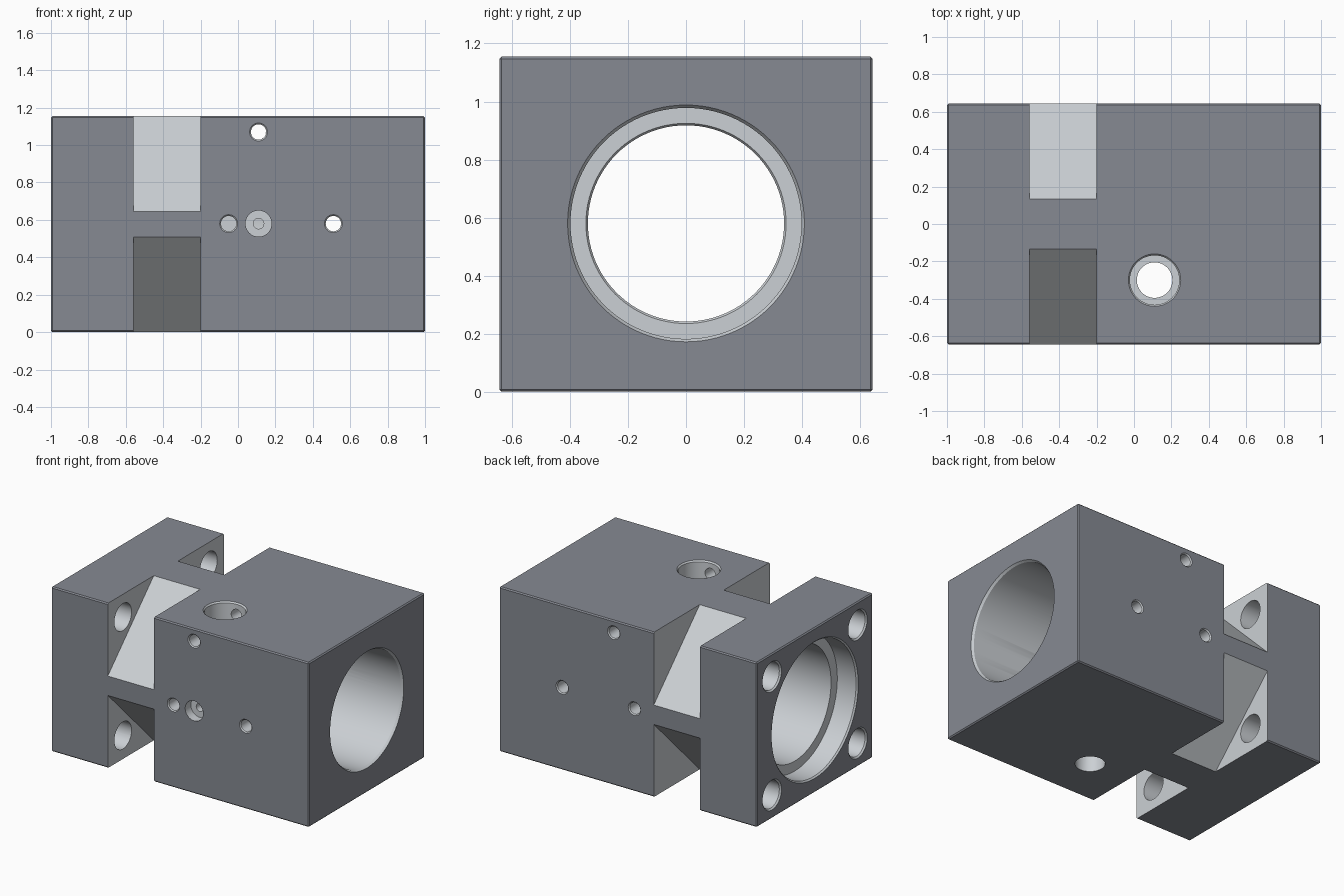
import bpy, bmesh, math
from mathutils import Matrix, Vector

if "Cube" in bpy.data.objects:
    bpy.data.objects.remove(bpy.data.objects["Cube"])

H, HY, MID = 1.155, 0.643, 0.58
ROT = {'X': Matrix.Rotation(math.pi / 2, 4, 'Y'),
       'Y': Matrix.Rotation(-math.pi / 2, 4, 'X'),
       'Z': Matrix.Identity(4)}


def material(name, color):
    m = bpy.data.materials.new(name)
    m.diffuse_color = (*color, 1)
    m.use_nodes = True
    m.node_tree.nodes["Principled BSDF"].inputs["Base Color"].default_value = m.diffuse_color
    return m


# Slot 0: dark outer skin, slot 1: bright machined surfaces
MATS = [material("dark_skin", (0.24, 0.255, 0.29)),
        material("machined", (0.60, 0.63, 0.66))]


def to_object(name, bm, slot):
    bmesh.ops.recalc_face_normals(bm, faces=bm.faces)
    for f in bm.faces:
        f.material_index = slot
    mesh = bpy.data.meshes.new(name)
    for m in MATS:
        mesh.materials.append(m)
    bm.to_mesh(mesh)
    bm.free()
    ob = bpy.data.objects.new(name, mesh)
    bpy.context.collection.objects.link(ob)
    return ob


def cut(cutter):
    cutter.hide_render = True
    mod = body.modifiers.new("cut", 'BOOLEAN')
    mod.operation, mod.solver, mod.object = 'DIFFERENCE', 'EXACT', cutter
    bpy.context.view_layer.objects.active = body
    bpy.ops.object.modifier_apply(modifier=mod.name)
    bpy.data.objects.remove(cutter)


def bore(axis, centre, profile, n=48):
    """Cut a turned hole; profile is (position along axis, radius) pairs."""
    bm = bmesh.new()
    rings = [[bm.verts.new((r * math.cos(2 * math.pi * i / n),
                            r * math.sin(2 * math.pi * i / n), t)) for i in range(n)]
             for t, r in profile]
    for a, b in zip(rings, rings[1:]):
        for i in range(n):
            j = (i + 1) % n
            bm.faces.new((a[i], a[j], b[j], b[i]))
    bm.faces.new(rings[0])
    bm.faces.new(rings[-1])
    bmesh.ops.transform(bm, verts=bm.verts,
                        matrix=Matrix.Translation(Vector(centre)) @ ROT[axis])
    cut(to_object("bore_cutter", bm, 1))


# Block with slightly broken edges
bm = bmesh.new()
bmesh.ops.create_cube(bm, size=1)
bmesh.ops.scale(bm, vec=(2, 2 * HY, H), verts=bm.verts)
bmesh.ops.translate(bm, vec=(0, 0, H / 2), verts=bm.verts)
bmesh.ops.bevel(bm, geom=bm.edges[:], offset=0.008, segments=1, affect='EDGES')
body = to_object("bored_block", bm, 0)

# Four sloped corner pockets giving access to the flange bolts
for sy in (-1, 1):
    for sz in (-1, 1):
        bm = bmesh.new()
        tri = [(0.084, 0.627), (0.69, 0.627), (0.69, 0.021)]
        ends = [[bm.verts.new((x, sy * y, H / 2 + sz * z)) for y, z in tri]
                for x in (-0.56, -0.2)]
        bm.faces.new(ends[0])
        bm.faces.new(ends[1])
        for i in range(3):
            j = (i + 1) % 3
            bm.faces.new((ends[0][i], ends[0][j], ends[1][j], ends[1][i]))
        cut(to_object("pocket_cutter", bm, 1))

# Main stepped bore with an inner shoulder
bore('X', (0, 0, MID), [(-1.02, 0.48), (-1, 0.48), (-0.99, 0.47), (-0.845, 0.47),
                        (-0.845, 0.4), (-0.2, 0.4), (-0.2, 0.345), (-0.19, 0.338),
                        (-0.01, 0.338), (0, 0.345), (0, 0.398), (0.985, 0.398),
                        (1, 0.408), (1.02, 0.408)], 96)

# Flange bolt holes
for y in (-0.475, 0.475):
    for z in (-0.415, 0.415):
        bore('X', (0, y, MID + z), [(-1.02, 0.105), (-1, 0.105), (-0.99, 0.095), (-0.5, 0.095)])

# Vertical port with counterbore on top
bore('Z', (0.11, -0.3, 0), [(-0.02, 0.095), (0.97, 0.095), (0.97, 0.132),
                            (H - 0.01, 0.132), (H, 0.14), (H + 0.02, 0.14)])

# Chamfered cross holes: two go right through, one is blind from each side
for x, z, depth in ((0.11, 1.07, HY), (0.51, MID, HY), (-0.05, MID, 0.16)):
    for s in (-1, 1):
        bore('Y', (x, 0, z), [(s * 0.7, 0.048), (s * HY, 0.048), (s * (HY - 0.007), 0.041),
                              (s * (HY - depth), 0.041)], 32)

# Small stepped pilot port on the front
bore('Y', (0.11, 0, MID), [(-0.7, 0.07), (-0.58, 0.07), (-0.58, 0.028), (-0.25, 0.028)], 32)

bpy.ops.object.select_all(action='DESELECT')
body.select_set(True)
bpy.context.view_layer.objects.active = body
bpy.ops.object.shade_smooth_by_angle(angle=math.radians(30))
